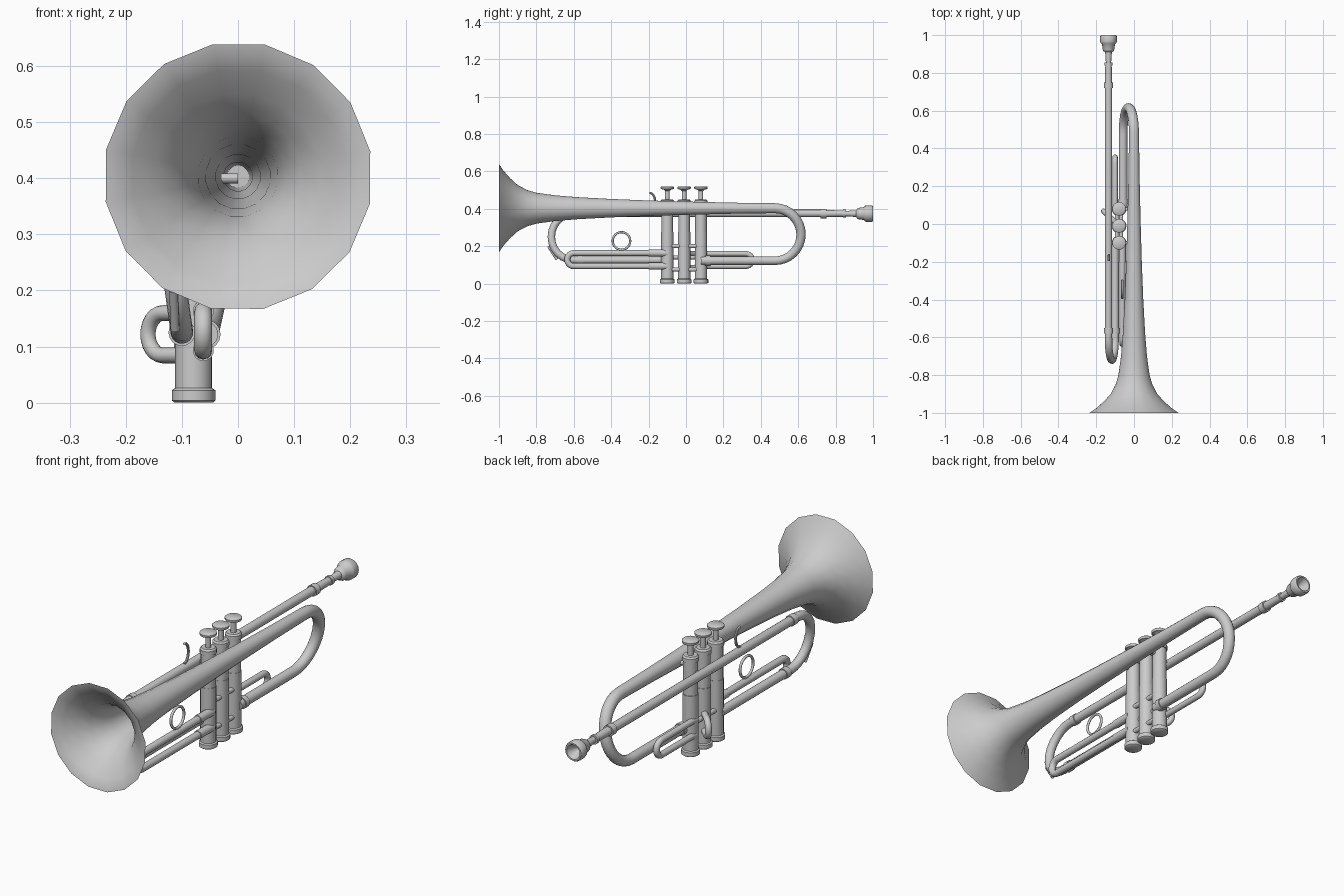
import bpy, bmesh, math
from mathutils import Vector as V

if "Cube" in bpy.data.objects:
    bpy.data.objects.remove(bpy.data.objects["Cube"])

X, Y, Z = V((1, 0, 0)), V((0, 1, 0)), V((0, 0, 1))


def skin(name, rings, sides=16, angle=40):
    """Bridge rings given as (centre, radius, u, v) and cap both ends."""
    bm = bmesh.new()
    loops = []
    for c, r, u, v in rings:
        steps = [math.tau * i / sides for i in range(sides)]
        loops.append([bm.verts.new(c + (u * math.cos(a) + v * math.sin(a)) * r) for a in steps])
    for a, b in zip(loops, loops[1:]):
        for i in range(sides):
            j = (i + 1) % sides
            bm.faces.new((a[i], a[j], b[j], b[i]))
    bm.faces.new(loops[0])
    bm.faces.new(loops[-1])
    bmesh.ops.recalc_face_normals(bm, faces=bm.faces)
    me = bpy.data.meshes.new(name)
    bm.to_mesh(me)
    bm.free()
    ob = bpy.data.objects.new(name, me)
    bpy.context.collection.objects.link(ob)
    bpy.ops.object.select_all(action='DESELECT')
    ob.select_set(True)
    bpy.context.view_layer.objects.active = ob
    bpy.ops.object.shade_smooth_by_angle(angle=math.radians(angle))
    return ob


def lathe(name, profile, base, axis, sides=16):
    """Revolve (distance, radius) pairs about an axis."""
    u = X
    v = axis.cross(u)
    return skin(name, [(V(base) + axis * d, r, u, v) for d, r in profile], sides)


def tube_rings(pts, radii, n):
    """Rings along a planar path whose plane has normal n."""
    out = []
    for i, p in enumerate(pts):
        t = (pts[min(i + 1, len(pts) - 1)] - pts[max(i - 1, 0)]).normalized()
        out.append((p, radii[i], n, t.cross(n)))
    return out


def bend(a, b, d, depth, steps=12):
    """Half-ellipse from a to b bulging along d."""
    mid, half = (a + b) / 2, (a - b) / 2
    return [mid + half * math.cos(math.pi * i / steps) + d * depth * math.sin(math.pi * i / steps)
            for i in range(steps + 1)]


def u_tube(name, a, b, d, length_a, length_b, depth, r, sides=12):
    """Two straight legs joined by a rounded bend; legs run back from the bend."""
    a, b = V(a), V(b)
    pts = [a - d * length_a] + bend(a, b, d, depth) + [b - d * length_b]
    n = d.cross(b - a).normalized()
    return skin(name, tube_rings(pts, [r] * len(pts), n), sides)


def rod(name, a, b, r, sides=10):
    a, b = V(a), V(b)
    d = (b - a).normalized()
    u = d.orthogonal().normalized()
    return skin(name, [(a, r, u, d.cross(u)), (b, r, u, d.cross(u))], sides)


# Bell, bell tube and rear bow: one continuous skin with an open flare
top, low = V((0, 0.475, 0.403)), V((-0.058, 0.475, 0.122))
n = Y.cross(low - top).normalized()
w = Y.cross(n)
outer = [(-1, .24), (-.975, .203), (-.94, .163), (-.9, .126), (-.85, .099), (-.8, .084), (-.7, .07),
         (-.58, .06), (-.4, .05), (-.2, .042), (0, .036), (.25, .03)]
inner = [(.4, .02), (0, .026), (-.4, .04), (-.7, .058), (-.8, .072), (-.85, .087), (-.9, .113),
         (-.94, .15), (-.975, .192), (-.994, .219)]
axis_point = lambda y: V((0, y, 0.403))
rings = [(axis_point(y), r, n, w) for y, r in inner + outer]
arc = bend(top, low, Y, 0.14, 16) + [V((-0.058, 0.08, 0.122))]
rings += tube_rings(arc, [.027 - .004 * i / 16 for i in range(len(arc))], n)
skin("bell_and_bow", rings, 16, 50)
rod("bow_ferrule", (-0.058, 0.105, 0.122), (-0.058, 0.13, 0.122), 0.027, 16)

# Leadpipe and main tuning slide
u_tube("leadpipe_and_tuning_slide", (-.135, -.6, .375), (-.1, -.6, .125), -Y, 1.33, .5, .12, .02, 16)
for i, (x, y, z) in enumerate([(-.135, -.58, .375), (-.1, -.58, .125)]):
    rod(f"tuning_ferrule_{i + 1}", (x, y, z), (x, y + .03, z), 0.024, 16)
rod("tuning_water_key", (-.115, -.735, .2), (-.112, -.69, .13), .008)

# Mouthpiece with receiver and hollow cup
lathe("mouthpiece", [(.72, .02), (.72, .025), (.75, .025), (.75, .019), (.84, .017), (.84, .021),
                     (.855, .021), (.855, .014), (.91, .018), (.915, .027), (.925, .031), (.95, .034),
                     (.958, .042), (.965, .044), (.994, .044), (1, .04), (1, .033), (.985, .028),
                     (.955, .01), (.94, .006)], (-.135, 0, .374), Y)

# Valves: casing with caps, stem and finger button
VX, VY = -0.079, (0.08, -0.01, -0.1)
for i, y in enumerate(VY):
    lathe(f"valve_casing_{i + 1}", [(0, .034), (.004, .039), (.022, .039), (.026, .033), (.275, .033),
                                    (.275, .031), (.425, .031), (.425, .035), (.443, .035), (.45, .029)],
          (VX, y, 0), Z, 20)
    lathe(f"valve_button_{i + 1}", [(.44, .012), (.495, .012), (.503, .02), (.505, .034), (.509, .036),
                                    (.516, .036), (.52, .031)], (VX, y, 0), Z, 20)

# Short connecting tubes between neighbouring valves
for i in range(2):
    for j, (x, z) in enumerate([(-.068, .2), (-.09, .14), (-.068, .075)]):
        rod(f"valve_link_{i + 1}_{j + 1}", (x, VY[i], z), (x, VY[i + 1], z), .011)

# Valve slides: first to the rear, second to the side, third to the front
u_tube("first_slide", (-.1, .32, .16), (-.1, .32, .092), Y, .24, .24, .034, .014)
side = V((-0.72, 0.69, 0)).normalized()
foot = V((VX, VY[1], 0)) + side * 0.075
u_tube("second_slide", foot + Z * .16, foot + Z * .084, side, .07, .07, .038, .014)
u_tube("third_slide", (-.062, -.6, .163), (-.062, -.6, .093), -Y, .5, .5, .035, .016)
for j, z in enumerate((.163, .093)):
    rod(f"third_slide_sleeve_{j + 1}", (-.062, -.2, z), (-.062, -.1, z), .019, 12)

# Finger ring standing on the third slide
bpy.ops.mesh.primitive_torus_add(location=(-.062, -.345, .228), rotation=(0, math.pi / 2, 0),
                                 major_segments=24, minor_segments=8,
                                 major_radius=.047, minor_radius=.006)
ring = bpy.context.object
ring.name = "finger_ring"
bpy.ops.object.shade_smooth_by_angle(angle=math.radians(60))

# Little-finger hook on the leadpipe
hook = [V((-.133, -.195 + .03 * math.sin(a) , .44 - .045 * math.cos(a)))
        for a in [math.pi * k / 8 for k in range(9)]]
skin("finger_hook", tube_rings(hook, [.006] * 9, X), 8)

# Braces between leadpipe, bell tube and valves
for i, y in enumerate((VY[0], VY[2])):
    rod(f"leadpipe_brace_{i + 1}", (-.135, y, .375), (VX, y, .375), .009)
    rod(f"bell_brace_{i + 1}", (VX, y, .4), (0, y, .4), .009)
